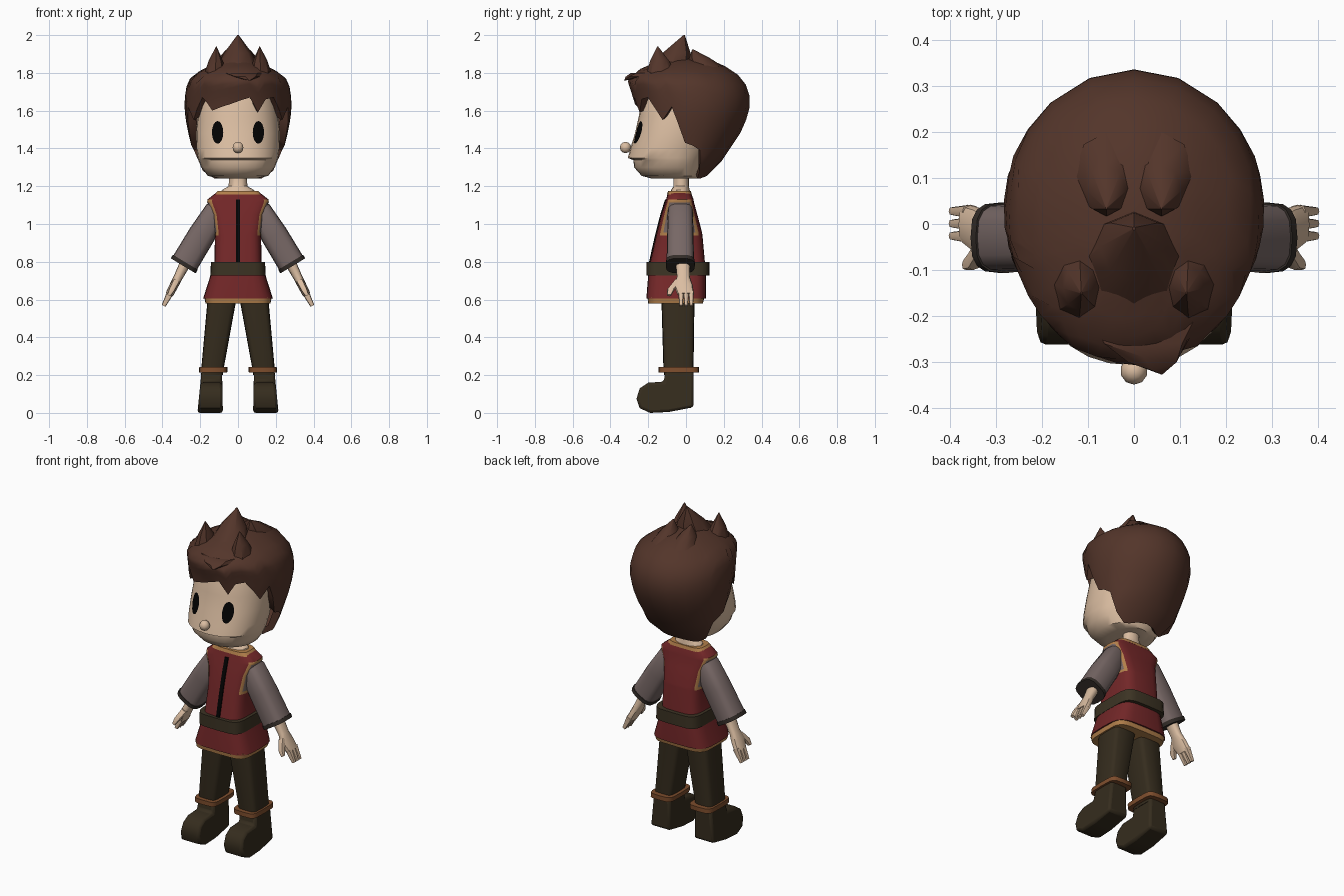
import bpy, bmesh
from math import sin, cos, pi, radians, copysign
from mathutils import Matrix, Vector
from mathutils.bvhtree import BVHTree

cube = bpy.data.objects.get("Cube")
if cube:
    bpy.data.objects.remove(cube)


def material(name, r, g, b):
    m = bpy.data.materials.new(name)
    m.use_nodes = True
    col = [(c / 255) ** 2.2 for c in (r, g, b)] + [1]
    m.diffuse_color = col
    m.node_tree.nodes["Principled BSDF"].inputs["Base Color"].default_value = col
    return m


SKIN = material("skin", 218, 188, 160)
HAIR = material("hair_brown", 84, 56, 46)
RED = material("vest_red", 114, 43, 44)
GREY = material("shirt_grey", 118, 103, 101)
TAN = material("trim_tan", 176, 126, 76)
LEATHER = material("band_brown", 124, 78, 48)
DARK = material("trouser_dark", 56, 48, 35)
BELT = material("belt_olive", 62, 54, 40)
CUFF = material("cuff_dark", 54, 48, 44)
BLACK = material("black", 10, 9, 9)


def finish(name, bm, mats, angle=40, rule=None):
    bmesh.ops.recalc_face_normals(bm, faces=bm.faces)
    for f in bm.faces:
        f.smooth = True
        if rule:
            f.material_index = rule(f.calc_center_median())
    me = bpy.data.meshes.new(name)
    bm.to_mesh(me)
    bm.free()
    me.set_sharp_from_angle(angle=radians(angle))
    for m in mats:
        me.materials.append(m)
    ob = bpy.data.objects.new(name, me)
    bpy.context.collection.objects.link(ob)
    return ob


def loft(name, rows, mats, n=16, p=4, matrix=None, angle=40, rule=None):
    """Skin through superellipse rows (z, centre x, half width, front y, back y)."""
    bm = bmesh.new()
    rings = []
    for z, cx, hw, yf, yb in rows:
        ring = []
        for i in range(n):
            a = 2 * pi * i / n
            s, c = (copysign(abs(v) ** (2 / p), v) for v in (sin(a), cos(a)))
            ring.append(bm.verts.new((cx + hw * s, (yf + yb) / 2 - (yb - yf) / 2 * c, z)))
        rings.append(ring)
    for lo, hi in zip(rings, rings[1:]):
        for i in range(n):
            j = (i + 1) % n
            bm.faces.new((lo[i], lo[j], hi[j], hi[i]))
    bm.faces.new(rings[0])
    bm.faces.new(rings[-1])
    if matrix:
        bm.transform(matrix)
    return finish(name, bm, mats, angle, rule)


def at(rows, z):
    """Interpolate a list of (z, ...) rows at a height."""
    z = min(max(z, rows[0][0]), rows[-1][0])
    for a, b in zip(rows, rows[1:]):
        if z <= b[0]:
            t = (z - a[0]) / (b[0] - a[0])
            return [u + (v - u) * t for u, v in zip(a[1:], b[1:])]


# Head, with a notch for the mouth
head = loft("head", [
    (1.24, 0, .10, -.18, .07), (1.255, 0, .16, -.235, .08), (1.30, 0, .195, -.275, .09),
    (1.338, 0, .21, -.278, .1), (1.35, 0, .213, -.308, .11), (1.40, 0, .22, -.295, .13),
    (1.48, 0, .222, -.27, .15), (1.57, 0, .215, -.25, .17), (1.66, 0, .2, -.235, .17),
    (1.75, 0, .16, -.2, .15)], [SKIN], n=28, p=2.2)
loft("neck", [(1.13, 0, .10, -.085, .02), (1.18, 0, .085, -.08, .02), (1.2, 0, .05, -.065, .015),
              (1.27, 0, .045, -.065, .015)], [SKIN], p=2)

bm = bmesh.new()
bmesh.ops.create_uvsphere(bm, u_segments=10, v_segments=6, radius=.03,
                          matrix=Matrix.Translation((0, -.32, 1.405)))
finish("nose", bm, [SKIN])

# Eyes: thin oval plates laid on the face
tree = BVHTree.FromPolygons([v.co for v in head.data.vertices],
                            [list(q.vertices) for q in head.data.polygons])
for side, s in (("left", 1), ("right", -1)):
    bm = bmesh.new()
    rings = []
    for k in (1, .65, .3):
        ring = []
        for i in range(16):
            a = pi * i / 8
            x, z = s * .108 + .03 * k * cos(a), 1.485 + .06 * k * sin(a)
            hit = tree.ray_cast(Vector((x, -1, z)), Vector((0, 1, 0)))[0]
            ring.append(bm.verts.new((x, hit.y - .006, z)))
        rings.append(ring)
    for o, q in zip(rings, rings[1:]):
        for i in range(16):
            bm.faces.new((o[i], o[i - 1], q[i - 1], q[i]))
    bm.faces.new(rings[-1])
    finish(side + "_eye", bm, [BLACK])

# Hair cap: rows (z, half width, front y, back y) and a jagged hem by angle
cap = [(1.24, .15, -.05, .09), (1.29, .212, -.1, .16), (1.38, .238, -.17, .22),
       (1.5, .268, -.245, .30), (1.57, .28, -.265, .325), (1.65, .285, -.275, .345),
       (1.76, .268, -.31, .31), (1.82, .19, -.245, .24), (1.865, .09, -.14, .14)]
fringe = [(-35, 1.64), (-29, 1.6), (-18, 1.62), (-8, 1.635), (3, 1.655), (13, 1.67),
          (22, 1.59), (31, 1.66)]
lock = [(42, 1.67), (50, 1.61), (58, 1.55), (69, 1.62), (75, 1.54), (82, 1.43), (93, 1.415),
        (104, 1.39), (112, 1.28), (125, 1.24), (140, 1.24), (160, 1.25)]
hem = [(-a, z) for a, z in reversed(lock)] + fringe + lock + [(180, 1.255)]
bm = bmesh.new()
cols = []
for deg, zh in hem:
    a = radians(deg)
    col = []
    for k in range(-1, 11):
        t = 1 - (1 - max(k, 0) / 10) ** 1.3
        z = zh + (1.865 - zh) * t
        hw, yf, yb = at(cap, z)
        r = .84 if k < 0 else 1
        col.append(bm.verts.new((r * hw * sin(a), (yf + yb) / 2 - r * (yb - yf) / 2 * cos(a),
                                 z + (.02 if k < 0 else 0))))
    cols.append(col)
apex = bm.verts.new((0, 0, 1.88))
for i, c in enumerate(cols):
    d = cols[(i + 1) % len(cols)]
    for k in range(len(c) - 1):
        bm.faces.new((c[k], d[k], d[k + 1], c[k + 1]))
    bm.faces.new((c[-1], d[-1], apex))
finish("hair", bm, [HAIR], 50)


# Hair tufts
def tuft(name, base, tip, rx, ry):
    bm = bmesh.new()
    base, tip = Vector(base), Vector(tip)
    rings = []
    for t, w in ((0, 1), (.5, .62), (1, .03)):
        c = base.lerp(tip, t)
        rings.append([bm.verts.new(c + Vector((rx * w * cos(pi * i / 4), ry * w * sin(pi * i / 4), 0)))
                      for i in range(8)])
    for lo, hi in zip(rings, rings[1:]):
        for i in range(8):
            bm.faces.new((lo[i - 1], lo[i], hi[i], hi[i - 1]))
    bm.faces.new(rings[0])
    bm.faces.new(rings[-1])
    finish(name, bm, [HAIR])


tuft("crown_tuft", (0, -.09, 1.81), (0, -.01, 2.0), .12, .12)
tuft("brow_tuft", (.02, -.19, 1.8), (.06, -.325, 1.76), .12, .1)
for side, s in (("left", 1), ("right", -1)):
    tuft(side + "_front_tuft", (s * .12, -.13, 1.79), (s * .115, -.15, 1.94), .06, .08)
    tuft(side + "_back_tuft", (s * .06, .11, 1.83), (s * .06, .035, 1.925), .07, .09)

# Vest with shirt-coloured, tan-edged armholes
vest = [(.605, .185, -.21, .105), (.73, .145, -.2, .105), (.80, .125, -.19, .1),
        (.94, .122, -.158, .087), (.955, .122, -.155, .085), (1.05, .135, -.13, .06),
        (1.115, .163, -.11, .042), (1.13, .162, -.105, .04), (1.17, .11, -.095, .025)]


def vest_colour(c):
    edge = abs(c.x) / at(vest, c.z)[0]
    if not .94 < c.z < 1.13 or edge < .8:
        return 0
    return 2 if c.z < .955 or c.z > 1.115 or edge < .9 else 1


loft("vest", [(z, 0, hw, f, b) for z, hw, f, b in vest], [RED, GREY, TAN], 24, 4, rule=vest_colour)
loft("collar_trim", [(1.155, 0, .127, -.101, .031), (1.174, 0, .108, -.095, .026)], [TAN], 24)
loft("hem_trim", [(.58, 0, .172, -.2, .09), (.612, 0, .178, -.204, .097)], [TAN], 24, 5)
loft("belt", [(.728, 0, .147, -.21, .125), (.8, 0, .143, -.21, .125)], [BELT], 24, 5)
loft("front_closure", [(z, 0, .012, at(vest, z)[1] - .006, at(vest, z)[1] + .02)
                       for z in (.79, .87, .94, 1.05, 1.13)], [BLACK], 8, 20)

for side, s in (("left", 1), ("right", -1)):
    mirror = Matrix.Diagonal((s, 1, 1, 1))

    # Sleeve and cuff
    m = mirror @ Matrix.Translation((.115, -.03, 1.07)) @ Matrix.Rotation(radians(-31), 4, "Y")
    loft(side + "_sleeve", [(-.33, 0, .073, -.073, .073), (-.15, 0, .072, -.07, .07),
                            (0, 0, .062, -.066, .066), (.04, 0, .04, -.045, .045)], [GREY], 16, 3, m)
    loft(side + "_cuff", [(-.34, 0, .077, -.077, .077), (-.318, 0, .077, -.077, .077)],
         [CUFF], 16, 3, m)

    # Forearm, palm, fingers and thumb
    m = mirror @ Matrix.Translation((.275, 0, .8)) @ Matrix.Rotation(radians(-27), 4, "Y")
    loft(side + "_forearm", [(-.195, 0, .021, -.045, .042), (-.14, 0, .023, -.065, .036),
                             (-.09, 0, .024, -.048, .02), (0, 0, .03, -.055, .02)], [SKIN], 12, 2.5, m)
    for k in range(3):
        y = -.027 + k * .027
        loft(f"{side}_finger_{k + 1}", [(-.262, 0, .011, y - .008, y + .01),
                                        (-.18, 0, .019, y - .015, y + .015)], [SKIN], 8, 3, m)
    loft(side + "_thumb", [(-.2, 0, .01, -.1, -.078), (-.165, 0, .016, -.1, -.06),
                           (-.11, 0, .018, -.06, -.02)], [SKIN], 8, 3, m)

    # Trouser leg and ankle band
    loft(side + "_leg", [(.2, .138, .057, -.115, .04), (.25, .133, .06, -.12, .04),
                         (.6, .085, .076, -.13, .045)], [DARK], 16, 5, mirror)
    loft(side + "_ankle_band", [(.215, .132, .075, -.145, .07), (.242, .13, .075, -.145, .07)],
         [LEATHER], 16, 5, mirror)

    # Boot: side profile extruded, flaring towards the sole
    profile = [(.04, .03), (.04, .225), (-.108, .225), (-.118, .165), (-.2, .16), (-.245, .13),
               (-.262, .075), (-.245, .025), (-.19, 0), (-.09, .005)]
    bm = bmesh.new()
    walls = [[bm.verts.new((s * (x + dx * z), y, z)) for y, z in profile]
             for x, dx in ((.08, .02), (.215, -.1))]
    bm.faces.new(walls[0])
    bm.faces.new(walls[1])
    for i in range(len(profile)):
        bm.faces.new((walls[0][i - 1], walls[0][i], walls[1][i], walls[1][i - 1]))
    boot = finish(side + "_boot", bm, [DARK])
    bevel = boot.modifiers.new("soft_edges", "BEVEL")
    bevel.width, bevel.segments, bevel.limit_method = .014, 2, "ANGLE"
    bevel.angle_limit = radians(50)
